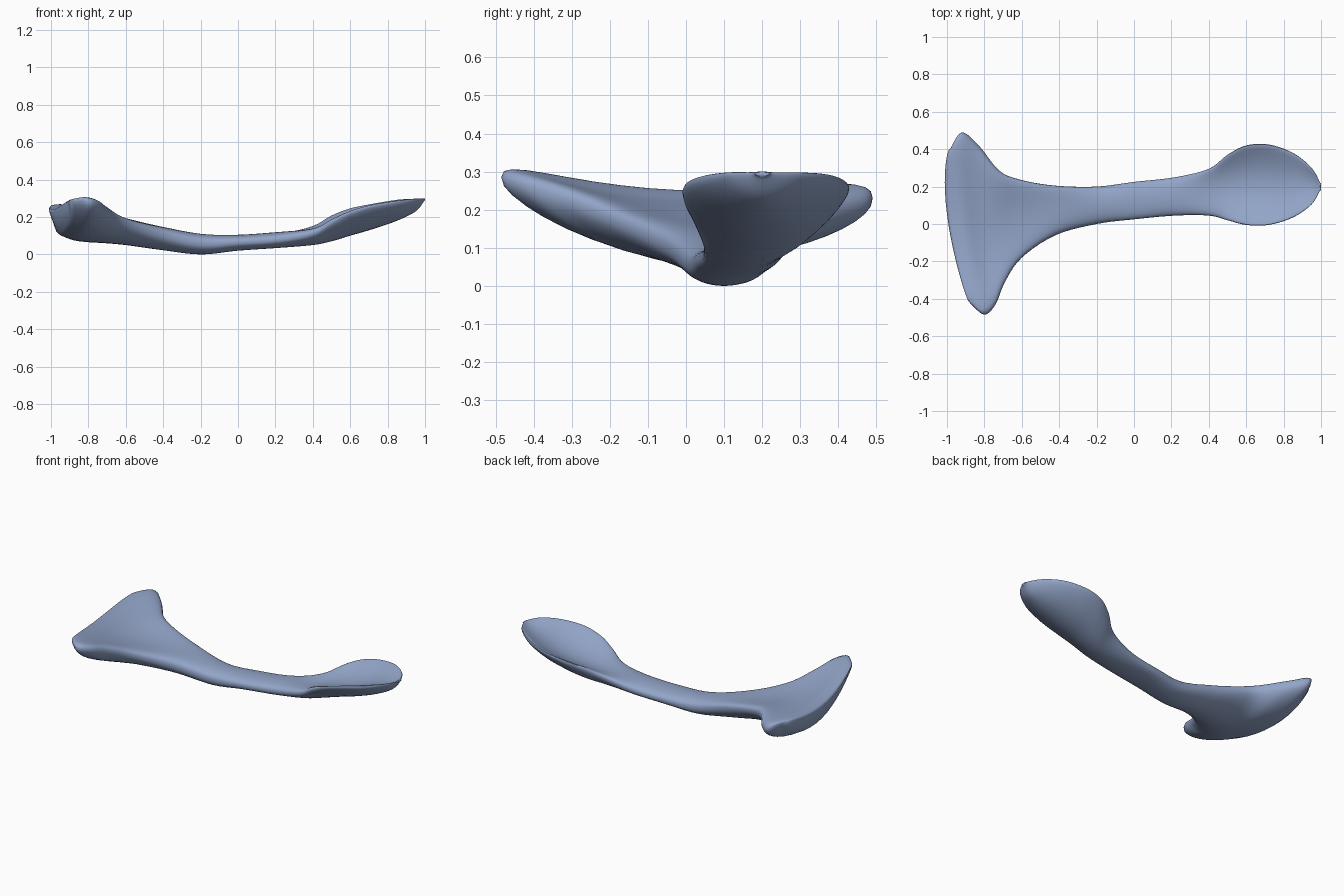
import bpy, bmesh, math
from mathutils import Vector

cube = bpy.data.objects.get("Cube")
if cube:
    bpy.data.objects.remove(cube, do_unlink=True)

RING = 40      # points around each cross-section
STEPS = 5      # interpolated sections between stations

# Stations along the bone: front edge xyz, back edge xyz, keel height, upper mid height
stations = [
    (-.87, -.43, .28, -.975, .41, .24, .10, .24),
    (-.80, -.485, .285, -.92, .49, .23, .075, .25),
    (-.74, -.43, .27, -.83, .42, .21, .065, .225),
    (-.69, -.31, .23, -.72, .285, .20, .06, .205),
    (-.6, -.18, .17, -.6, .235, .17, .05, .18),
    (-.42, -.06, .11, -.42, .205, .12, .025, .15),
    (-.2, 0, .06, -.2, .2, .06, 0, .11),
    (0, .025, .065, 0, .225, .065, .02, .105),
    (.22, .045, .08, .22, .25, .085, .035, .12),
    (.4, .045, .115, .4, .295, .14, .05, .135),
    (.5, .02, .175, .5, .37, .2, .07, .155),
    (.6, -.005, .225, .6, .42, .24, .1, .175),
    (.72, -.005, .26, .72, .425, .265, .135, .205),
    (.85, .035, .28, .85, .38, .285, .18, .25),
    (.95, .105, .293, .95, .3, .293, .23, .275),
    (.995, .18, .295, .995, .22, .295, .285, .3),
]


def blend(p0, p1, p2, p3, t):
    """Smooth curve through p1 and p2."""
    return [b + .5 * t * (c - a + t * (2 * a - 5 * b + 4 * c - d + t * (3 * (b - c) + d - a)))
            for a, b, c, d in zip(p0, p1, p2, p3)]


def section(ax, ay, az, bx, by, bz, low, high):
    """Curved, lens-like ring spanning the front and back edges."""
    flare = min(1, max(0, (-.6 - (ax + bx) / 2) / .3))
    middle, half = (low + high) / 2, (high - low) / 2
    ring = []
    for i in range(RING):
        angle = math.tau * i / RING
        s, up = (1 - math.cos(angle)) / 2, math.sin(angle)
        belly = up * up
        thick = half * math.copysign(abs(up) ** .8, up)
        x = ax + (bx - ax) * s - flare * (.045 * belly + .025 * up)
        y = ay + (by - ay) * s + flare * .06 * belly
        edge = az + (bz - az) * s
        ring.append(Vector((x, y, edge + (middle - edge) * belly + thick)))
    return ring


def shrink(ring, factor, push):
    """Inset ring that rounds the rim of an end."""
    centre = sum(ring, Vector()) / RING
    out = []
    for i, p in enumerate(ring):
        q = (p + ring[-i % RING]) / 2
        q = p.lerp(q, 1 - factor)
        q.y = centre.y + (q.y - centre.y) * (.97 if factor < 1 else 1)
        q.x += push
        out.append(q)
    return out


# Loft the sections into one smooth body
rings = []
last = len(stations) - 1
for i in range(last):
    near = [stations[min(max(i + k, 0), last)] for k in (-1, 0, 1, 2)]
    rings += [section(*blend(*near, k / STEPS)) for k in range(STEPS)]
rings.append(section(*stations[last]))
rings.insert(0, shrink(rings[0], .8, -.012))
rings.append(shrink(rings[-1], .6, .005))

bm = bmesh.new()
loops = [[bm.verts.new(p) for p in ring] for ring in rings]
for a, b in zip(loops, loops[1:]):
    for j in range(RING):
        k = (j + 1) % RING
        bm.faces.new((a[j], a[k], b[k], b[j]))

# Close both ends with strips between the upper and lower rim
for loop in (loops[0], loops[-1]):
    for j in range(RING // 2):
        corners = (loop[j], loop[j + 1], loop[-j - 1], loop[-j % RING])
        bm.faces.new(list(dict.fromkeys(corners)))
bmesh.ops.recalc_face_normals(bm, faces=bm.faces)

mesh = bpy.data.meshes.new("bone")
bm.to_mesh(mesh)
bm.free()
bone = bpy.data.objects.new("bone", mesh)
bpy.context.collection.objects.link(bone)

# Single blue-grey colour
colour = (.29, .376, .578, 1)
material = bpy.data.materials.new("blue grey")
material.use_nodes = True
material.diffuse_color = colour
material.node_tree.nodes["Principled BSDF"].inputs["Base Color"].default_value = colour
mesh.materials.append(material)

bpy.context.view_layer.objects.active = bone
bone.select_set(True)
bpy.ops.object.shade_smooth_by_angle(angle=math.radians(60))
